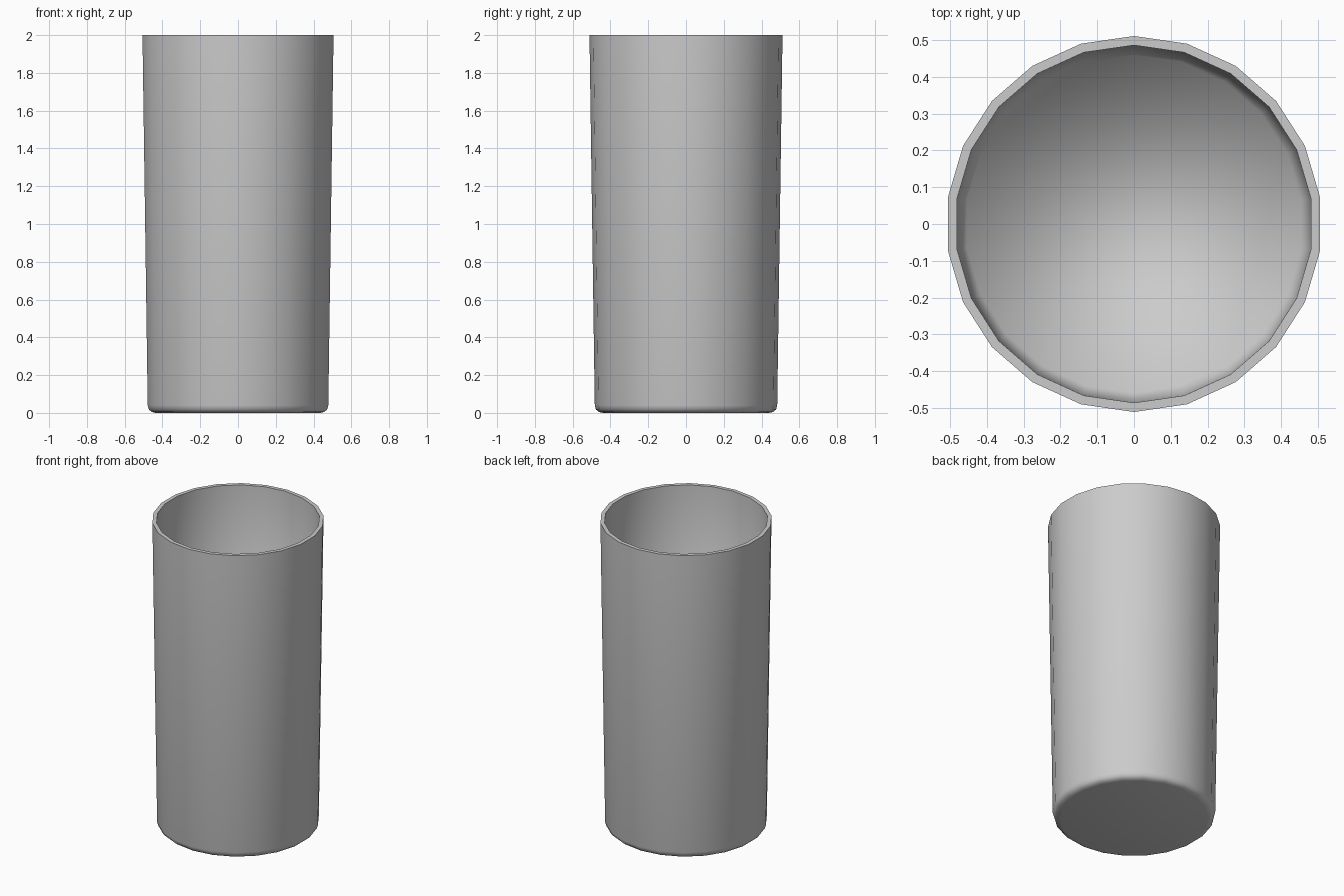
import bpy, bmesh
from math import cos, sin, pi

if "Cube" in bpy.data.objects:
    bpy.data.objects.remove(bpy.data.objects["Cube"])

SIDES = 22

# Profile (radius, height): underside, rounded heel, outer wall, rim, inner wall, inner floor
profile = [(0.44, 0.0), (0.462, 0.005), (0.477, 0.018), (0.483, 0.04),
           (0.511, 2.0), (0.486, 2.0), (0.459, 0.03)]
RIM = (4, 5)

bm = bmesh.new()
rings = [[bm.verts.new((r * sin(2 * pi * i / SIDES), r * cos(2 * pi * i / SIDES), z))
          for i in range(SIDES)] for r, z in profile]

# Walls between successive rings
for a, b in zip(rings, rings[1:]):
    for i in range(SIDES):
        j = (i + 1) % SIDES
        bm.faces.new((a[i], a[j], b[j], b[i]))

# Underside and inner floor
bm.faces.new(rings[0])
bm.faces.new(rings[-1])
bmesh.ops.recalc_face_normals(bm, faces=bm.faces)

# Smooth surface with crisp rim edges
for f in bm.faces:
    f.smooth = True
for k in RIM:
    for i in range(SIDES):
        bm.edges.get((rings[k][i], rings[k][(i + 1) % SIDES])).smooth = False

mesh = bpy.data.meshes.new("drinking_glass")
bm.to_mesh(mesh)
bm.free()
bpy.context.collection.objects.link(bpy.data.objects.new("drinking_glass", mesh))
